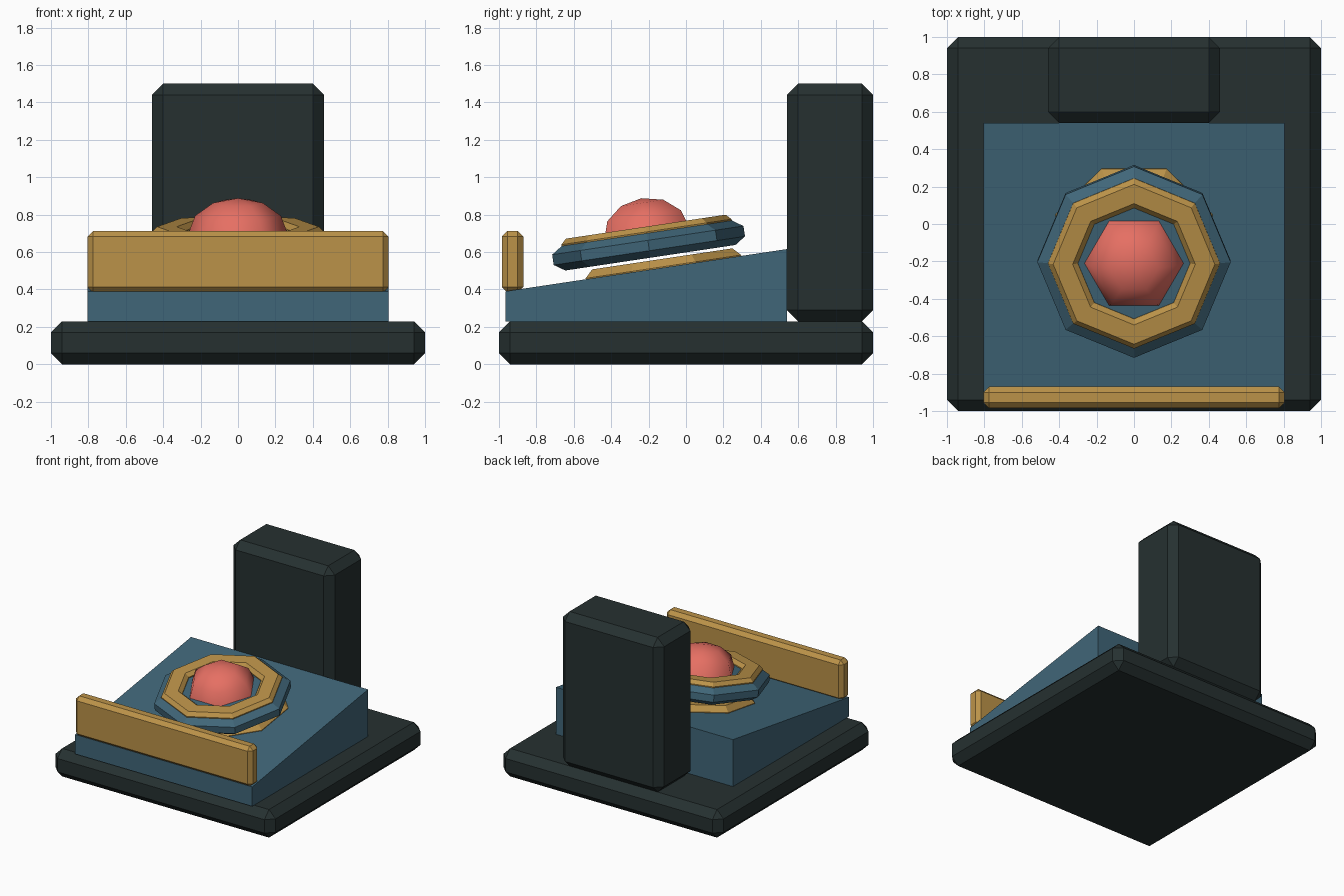
import bpy, bmesh, math
from mathutils import Vector

if "Cube" in bpy.data.objects:
    bpy.data.objects.remove(bpy.data.objects["Cube"])


def material(name, rgb):
    m = bpy.data.materials.new(name)
    m.diffuse_color = (*rgb, 1)
    m.use_nodes = True
    m.node_tree.nodes["Principled BSDF"].inputs["Base Color"].default_value = m.diffuse_color
    return m


DARK = material("dark_slate", (0.019, 0.030, 0.030))
BLUE = material("steel_blue", (0.051, 0.133, 0.190))
GOLD = material("brass", (0.500, 0.290, 0.066))
RED = material("coral_red", (0.790, 0.160, 0.125))
TILT = math.atan(0.15)  # slope of the console top


def add_object(name, bm, mat):
    bmesh.ops.recalc_face_normals(bm, faces=bm.faces)
    mesh = bpy.data.meshes.new(name)
    bm.to_mesh(mesh)
    bm.free()
    mesh.materials.append(mat)
    ob = bpy.data.objects.new(name, mesh)
    bpy.context.collection.objects.link(ob)
    return ob


def chamfered_box(name, low, high, chamfer, mat):
    low, high = Vector(low), Vector(high)
    bm = bmesh.new()
    bmesh.ops.create_cube(bm, size=1)
    bmesh.ops.scale(bm, vec=high - low, verts=bm.verts)
    bmesh.ops.translate(bm, vec=(low + high) / 2, verts=bm.verts)
    bmesh.ops.bevel(bm, geom=bm.edges[:], offset=chamfer, segments=1,
                    affect='EDGES')
    return add_object(name, bm, mat)


def lathe(name, profile, sides, turn, centre, mat, closed=False):
    """Spin (radius, height) points into a faceted, tilted solid."""
    bm = bmesh.new()
    rings = []
    for r, h in profile:
        rings.append([bm.verts.new((r * math.cos(a), r * math.sin(a), h))
                      for a in (turn + math.tau * i / sides for i in range(sides))])
    pairs = list(zip(rings, rings[1:]))
    if closed:
        pairs.append((rings[-1], rings[0]))
    for lower, upper in pairs:
        for i in range(sides):
            j = (i + 1) % sides
            bm.faces.new((lower[i], lower[j], upper[j], upper[i]))
    if not closed:
        bm.faces.new(rings[0])
        bm.faces.new(rings[-1])
    bmesh.ops.remove_doubles(bm, verts=bm.verts, dist=0.0005)
    ob = add_object(name, bm, mat)
    ob.location = centre
    ob.rotation_euler.x = TILT
    return ob


# Base slab, rear tower and front lip
chamfered_box("base_slab", (-1, -1, 0), (1, 1, 0.23), 0.06, DARK)
chamfered_box("rear_tower", (-0.46, 0.54, 0.23), (0.46, 1, 1.5), 0.06, DARK)
chamfered_box("front_lip", (-0.805, -0.985, 0.382), (0.805, -0.87, 0.712), 0.03, GOLD)

# Sloped console wedge
bm = bmesh.new()
side = [(-0.965, 0.23), (0.54, 0.23), (0.54, 0.616), (-0.965, 0.39)]
face = bm.faces.new([bm.verts.new((-0.805, y, z)) for y, z in side])
ext = bmesh.ops.extrude_face_region(bm, geom=[face])
bmesh.ops.translate(bm, vec=(1.61, 0, 0),
                    verts=[v for v in ext["geom"] if isinstance(v, bmesh.types.BMVert)])
add_object("console_wedge", bm, BLUE)

# Brass collar lying on the slope
lathe("lower_collar", [(0.455, -0.005), (0.455, 0.005), (0.41, 0.047), (0.05, 0.047)],
      8, math.pi / 8, (0, -0.12, 0.517), GOLD)

# Raised octagonal button housing
lathe("button_housing", [(0.46, -0.066), (0.517, -0.028), (0.517, 0.028), (0.46, 0.066)],
      8, 0, (0, -0.2, 0.635), BLUE)

# Brass ring round the button
lathe("button_ring", [(0.46, -0.01), (0.46, 0.008), (0.432, 0.036),
                      (0.328, 0.036), (0.30, 0.008), (0.30, -0.01)],
      8, 0, (0, -0.21, 0.70), GOLD, closed=True)

# Smooth six-sided button dome
steps = [math.radians(a) for a in (0, 30, 60, 90)]
dome = lathe("button_dome", [(0.265 * math.cos(a), 0.19 * math.sin(a)) for a in steps],
             6, 0, (0, -0.21, 0.70), RED)
for p in dome.data.polygons:
    p.use_smooth = len(p.vertices) < 6
